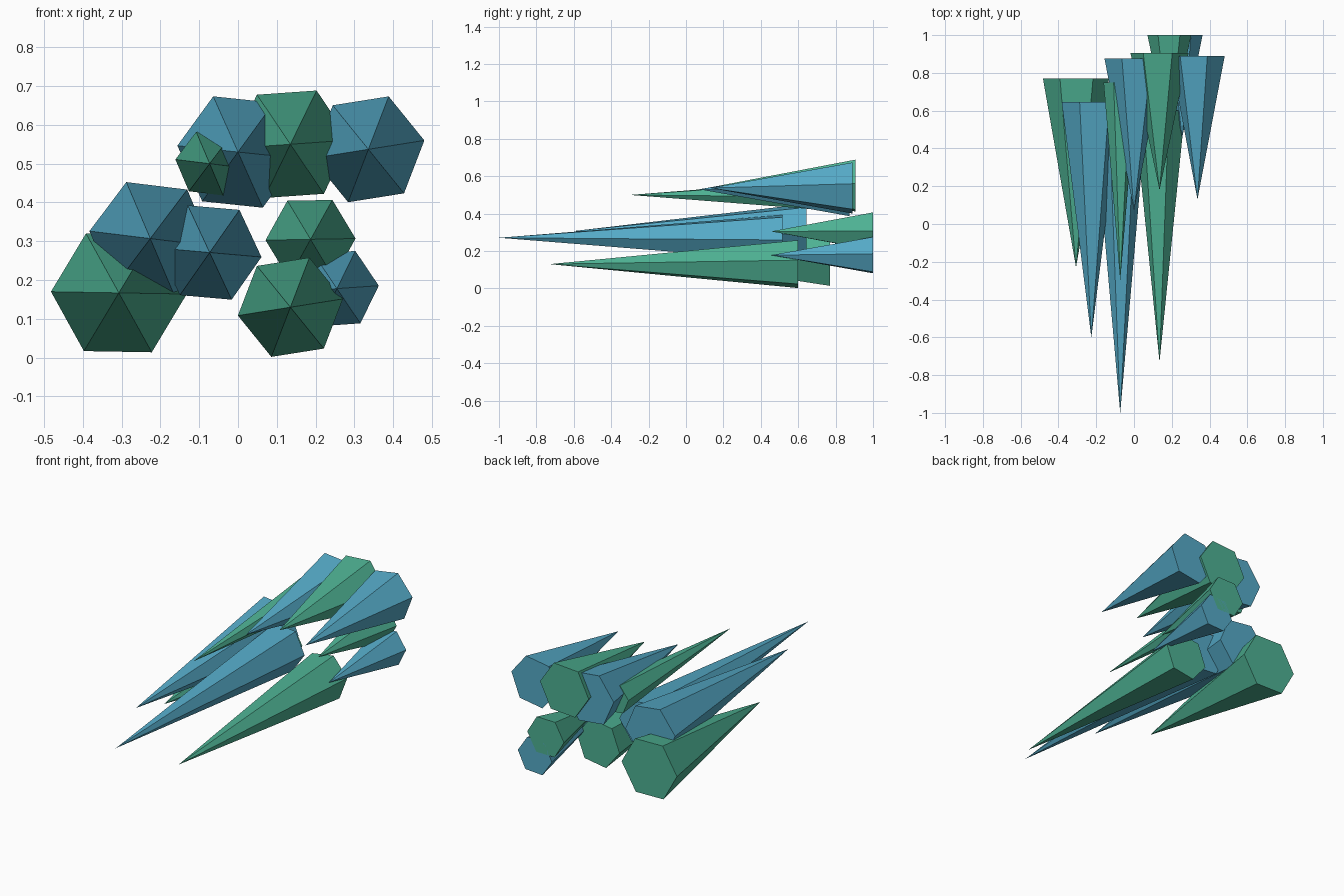
import bpy
import bmesh
from math import cos, sin, radians, tau

SIDES = 6

default_cube = bpy.data.objects.get("Cube")
if default_cube:
    bpy.data.objects.remove(default_cube, do_unlink=True)


def make_material(name, colour):
    material = bpy.data.materials.new(name)
    material.use_nodes = True
    material.diffuse_color = colour
    material.node_tree.nodes["Principled BSDF"].inputs["Base Color"].default_value = colour
    return material


blue = make_material("ice blue", (0.09, 0.40, 0.57, 1))
green = make_material("sea green", (0.075, 0.44, 0.29, 1))


def make_spike(name, material, x, z, radius, tip_y, base_y, turn):
    """Six-sided spike with its tip toward the front and a flat cap at the back."""
    bm = bmesh.new()
    angles = [radians(turn) + tau * i / SIDES for i in range(SIDES)]
    ring = [bm.verts.new((x + radius * cos(a), base_y, z + radius * sin(a))) for a in angles]
    tip = bm.verts.new((x, tip_y, z))
    bm.faces.new(ring)
    for i in range(SIDES):
        bm.faces.new((ring[i], ring[(i + 1) % SIDES], tip))
    bmesh.ops.recalc_face_normals(bm, faces=bm.faces)
    mesh = bpy.data.meshes.new(name)
    bm.to_mesh(mesh)
    bm.free()
    mesh.materials.append(material)
    bpy.context.collection.objects.link(bpy.data.objects.new(name, mesh))


# Upper group of spikes
make_spike("upper_middle_spike", blue, x=0, z=.53, radius=.157, tip_y=.07, base_y=.875, turn=54)
make_spike("upper_small_spike", green, x=-.073, z=.5, radius=.089, tip_y=-.3, base_y=.75, turn=53)
make_spike("upper_inner_spike", green, x=.135, z=.55, radius=.154, tip_y=.18, base_y=.905, turn=4)
make_spike("upper_left_spike", blue, x=.336, z=.537, radius=.146, tip_y=.13, base_y=.89, turn=9)

# Lower group on the model's right
make_spike("lower_right_spike", green, x=-.307, z=.167, radius=.175, tip_y=-.23, base_y=.77, turn=59)
make_spike("middle_right_spike", blue, x=-.226, z=.307, radius=.158, tip_y=-.6, base_y=.645, turn=53)
make_spike("longest_spike", blue, x=-.073, z=.271, radius=.134, tip_y=-1, base_y=.515, turn=55)

# Lower group on the model's left
make_spike("lower_left_spike", green, x=.135, z=.13, radius=.137, tip_y=-.73, base_y=.6, turn=9)
make_spike("middle_left_spike", green, x=.187, z=.305, radius=.116, tip_y=.455, base_y=1, turn=1)
make_spike("short_left_spike", blue, x=.255, z=.178, radius=.108, tip_y=.455, base_y=1, turn=4)
